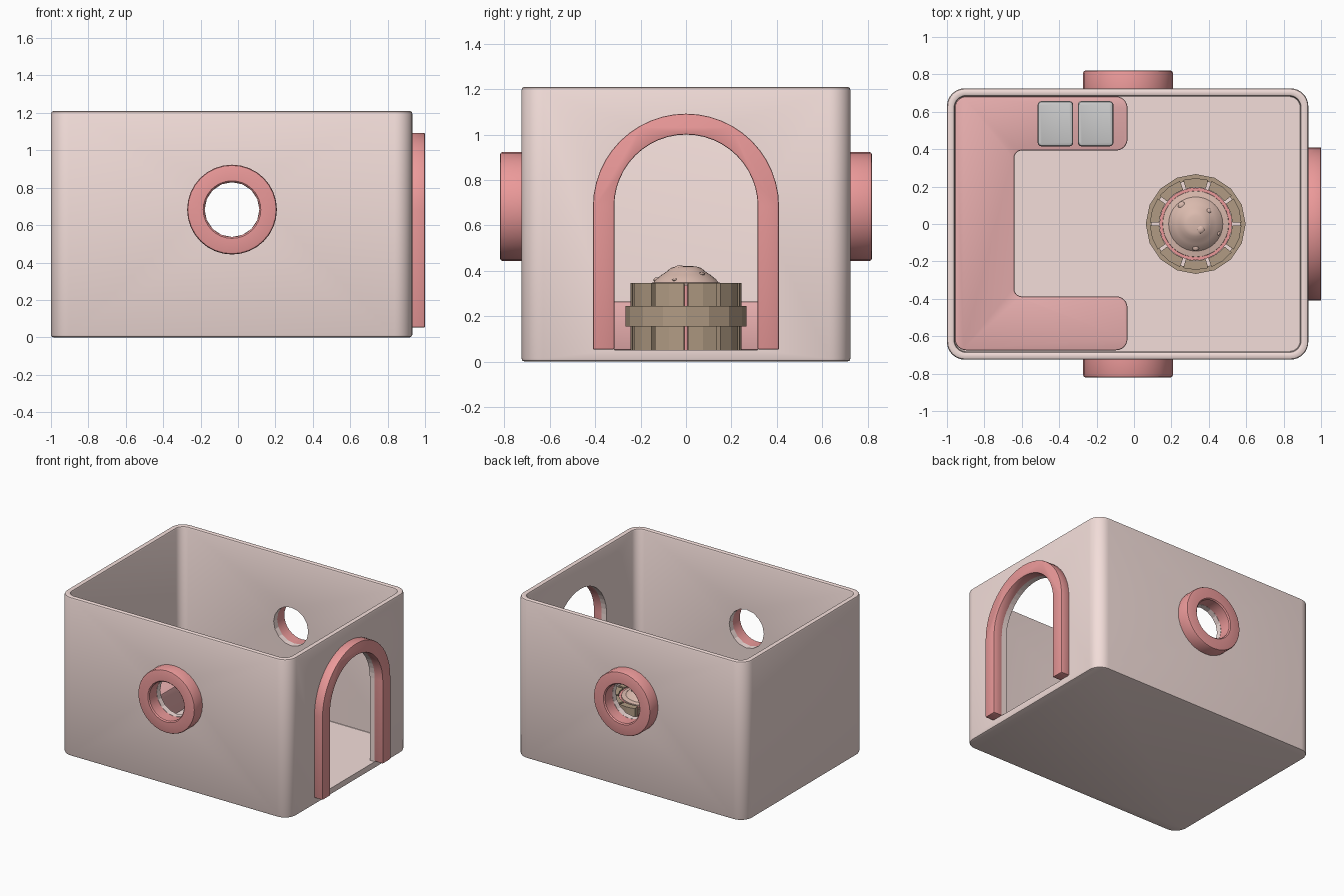
import bpy, bmesh
from math import sin, cos, pi, radians
from mathutils import Vector, Matrix

if "Cube" in bpy.data.objects:
    bpy.data.objects.remove(bpy.data.objects["Cube"])


def mat(name, rgb):
    m = bpy.data.materials.new(name)
    m.diffuse_color = (*rgb, 1)
    m.use_nodes = True
    m.node_tree.nodes["Principled BSDF"].inputs["Base Color"].default_value = m.diffuse_color
    return m


PINK = mat("plaster_pink", (0.90, 0.73, 0.70))
RED = mat("trim_red", (0.83, 0.32, 0.32))
BENCH = mat("bench_red", (0.82, 0.43, 0.43))
BROWN = mat("wood_brown", (0.44, 0.33, 0.23))
CLAY = mat("clay", (0.70, 0.49, 0.42))


def finish(name, bm, material=None, smooth=True, bevel=0):
    bmesh.ops.recalc_face_normals(bm, faces=bm.faces)
    me = bpy.data.meshes.new(name)
    bm.to_mesh(me)
    bm.free()
    ob = bpy.data.objects.new(name, me)
    bpy.context.collection.objects.link(ob)
    if material:
        me.materials.append(material)
    bpy.ops.object.select_all(action='DESELECT')
    ob.select_set(True)
    bpy.context.view_layer.objects.active = ob
    if bevel:
        b = ob.modifiers.new("bevel", 'BEVEL')
        b.width, b.segments, b.limit_method = bevel, 2, 'ANGLE'
        b.angle_limit = radians(40)
        bpy.ops.object.modifier_apply(modifier="bevel")
    if smooth:
        bpy.ops.object.shade_smooth_by_angle(angle=radians(35))
    return ob


def loft(rings, closed=False):
    """Skin a list of equal point loops; cap the ends unless closed."""
    bm = bmesh.new()
    vs = [[bm.verts.new(p) for p in ring] for ring in rings]
    n = len(vs[0])
    pairs = list(zip(vs, vs[1:])) + ([(vs[-1], vs[0])] if closed else [])
    for a, b in pairs:
        for i in range(n):
            j = (i + 1) % n
            bm.faces.new((a[i], a[j], b[j], b[i]))
    if not closed:
        bm.faces.new(vs[0])
        bm.faces.new(vs[-1])
    return bm


def prism(pts, z0, z1):
    return loft([[(x, y, z) for x, y in pts] for z in (z0, z1)])


def lathe(profile, seg, closed=False):
    return loft([[(r * cos(2 * pi * i / seg), r * sin(2 * pi * i / seg), z)
                  for i in range(seg)] for r, z in profile], closed)


def fillet(corners, radii, n=6):
    """Round the right-angled corners of a 2D outline."""
    out = []
    for k, (p, r) in enumerate(zip(corners, radii)):
        p = Vector(p)
        ua = (Vector(corners[k - 1]) - p).normalized() * r
        ub = (Vector(corners[(k + 1) % len(corners)]) - p).normalized() * r
        for i in range(n + 1):
            t = pi / 2 * i / n
            out.append(tuple(p + ua + ub - ub * cos(t) - ua * sin(t)))
    return out


def arch(w, zc, z0, n=24):
    """Door outline in (y, z), open at the bottom."""
    return ([(w, z0)] + [(w * cos(pi * i / n), zc + w * sin(pi * i / n))
                         for i in range(n + 1)] + [(-w, z0)])


# Room shell: one skin running up the outside, over the rim, down to the floor
def room_loop(d, r, z):
    x0, x1, y = -1 + d, 0.932 - d, 0.725 - d
    return [(a, b, z) for a, b in
            fillet([(x0, -y), (x1, -y), (x1, y), (x0, y)], [r] * 4, 8)]


shell = finish("room_shell", loft([
    room_loop(d, r, z) for d, r, z in (
        (0.014, 0.081, 0), (0.004, 0.091, 0.004), (0, 0.095, 0.014),
        (0, 0.095, 1.196), (0.004, 0.091, 1.206), (0.014, 0.081, 1.21),
        (0.03, 0.07, 1.21), (0.038, 0.064, 1.206), (0.042, 0.06, 1.196),
        (0.042, 0.06, 0.052), (0.044, 0.058, 0.05))]), PINK)

# Cutters for the round windows and the doorway
WX, WZ, WR = -0.032, 0.683, 0.146
TO_Y = Matrix.Rotation(-pi / 2, 4, 'X')
hole = lathe([(WR, -1), (WR, 1)], 16)
bmesh.ops.transform(hole, verts=hole.verts,
                    matrix=Matrix.Translation((WX, 0, WZ)) @ TO_Y)
door = loft([[(x, y, z) for y, z in arch(0.316, 0.684, 0.051)]
             for x in (0.8, 1.1)])
for name, bm in (("window_cutter", hole), ("door_cutter", door)):
    cutter = finish(name, bm, PINK, smooth=False)
    cutter.hide_render = True
    bpy.context.view_layer.objects.active = shell
    m = shell.modifiers.new("cut", 'BOOLEAN')
    m.object, m.operation, m.solver = cutter, 'DIFFERENCE', 'EXACT'
    bpy.ops.object.modifier_apply(modifier="cut")
    bpy.data.objects.remove(cutter)

# Round window frames, front and back
for side, name in ((1, "back"), (-1, "front")):
    bm = lathe([(WR, 0.72), (0.24, 0.72), (0.24, 0.808), (0.236, 0.817),
                (0.227, 0.82), (WR + 0.008, 0.82), (WR, 0.812)], 32, True)
    rot = Matrix.Rotation(-side * pi / 2, 4, 'X')
    bmesh.ops.transform(bm, verts=bm.verts,
                        matrix=Matrix.Translation((WX, 0, WZ)) @ rot)
    finish(name + "_window_frame", bm, RED)

# Door frame: U-shaped band standing proud of the right wall
band = arch(0.41, 0.682, 0.053) + arch(0.316, 0.684, 0.053)[::-1]
finish("door_frame", loft([[(x, y, z) for y, z in band]
                           for x in (0.925, 1.0)]), RED, bevel=0.006)

# U-shaped bench along the left end
corners = [(-0.958, -0.675), (-0.035, -0.675), (-0.035, -0.387),
           (-0.64, -0.387), (-0.64, 0.393), (-0.035, 0.393),
           (-0.035, 0.682), (-0.958, 0.682)]
finish("bench", prism(fillet(corners, [.06, .06, .06, .04, .04, .06, .06, .06]),
                      0.05, 0.265), BENCH, bevel=0.008)

# Two grey cushions on the bench
for i, x in enumerate((-0.515, -0.30)):
    outline = fillet([(x, 0.415), (x + 0.19, 0.415),
                      (x + 0.19, 0.657), (x, 0.657)], [0.02] * 4, 3)
    finish(f"cushion_{i + 1}", prism(outline, 0.262, 0.33), bevel=0.015)

# Barrel: ten staves with narrow gaps, and a faceted hoop
CX = 0.33
SHIFT = Matrix.Translation((CX, 0, 0))
for i in range(10):
    angs = [radians(36 * i + a) for a in (2.2, 18, 33.8)]
    pts = ([(CX + 0.245 * cos(a), 0.245 * sin(a)) for a in angs] +
           [(CX + 0.196 * cos(a), 0.196 * sin(a)) for a in reversed(angs)])
    finish(f"barrel_stave_{i + 1}", prism(pts, 0.05, 0.345), BROWN, smooth=False)
hoop = lathe([(0.238, 0.155), (0.267, 0.155), (0.267, 0.245), (0.238, 0.245)],
             16, True)
hoop.transform(SHIFT)
finish("barrel_hoop", hoop, BROWN, smooth=False)

# Barrel filling: red lining and a domed mound with bubbles
lining = lathe([(0.194, 0.05), (0.194, 0.335)], 32)
lining.transform(SHIFT)
finish("barrel_lining", lining, RED)
dome = lathe([(0.178, 0.33), (0.176, 0.342), (0.145, 0.348), (0.13, 0.364),
              (0.108, 0.382), (0.085, 0.396), (0.068, 0.412), (0.045, 0.419),
              (0.015, 0.421)], 32)
dome.transform(SHIFT)
finish("mound", dome, CLAY)
bubbles = [(0.255, 0.10, 0.362, 0.021), (0.355, -0.028, 0.41, 0.024),
           (0.33, -0.125, 0.36, 0.019), (0.40, 0.07, 0.386, 0.013),
           (0.275, -0.05, 0.392, 0.012), (0.45, -0.05, 0.36, 0.011),
           (0.225, -0.05, 0.362, 0.011)]
for i, (x, y, z, r) in enumerate(bubbles):
    bm = bmesh.new()
    bmesh.ops.create_uvsphere(bm, u_segments=12, v_segments=8, radius=r)
    bm.transform(Matrix.Translation((x, y, z)) @ Matrix.Diagonal((1, 1, 0.6, 1)))
    finish(f"bubble_{i + 1}", bm, CLAY)
